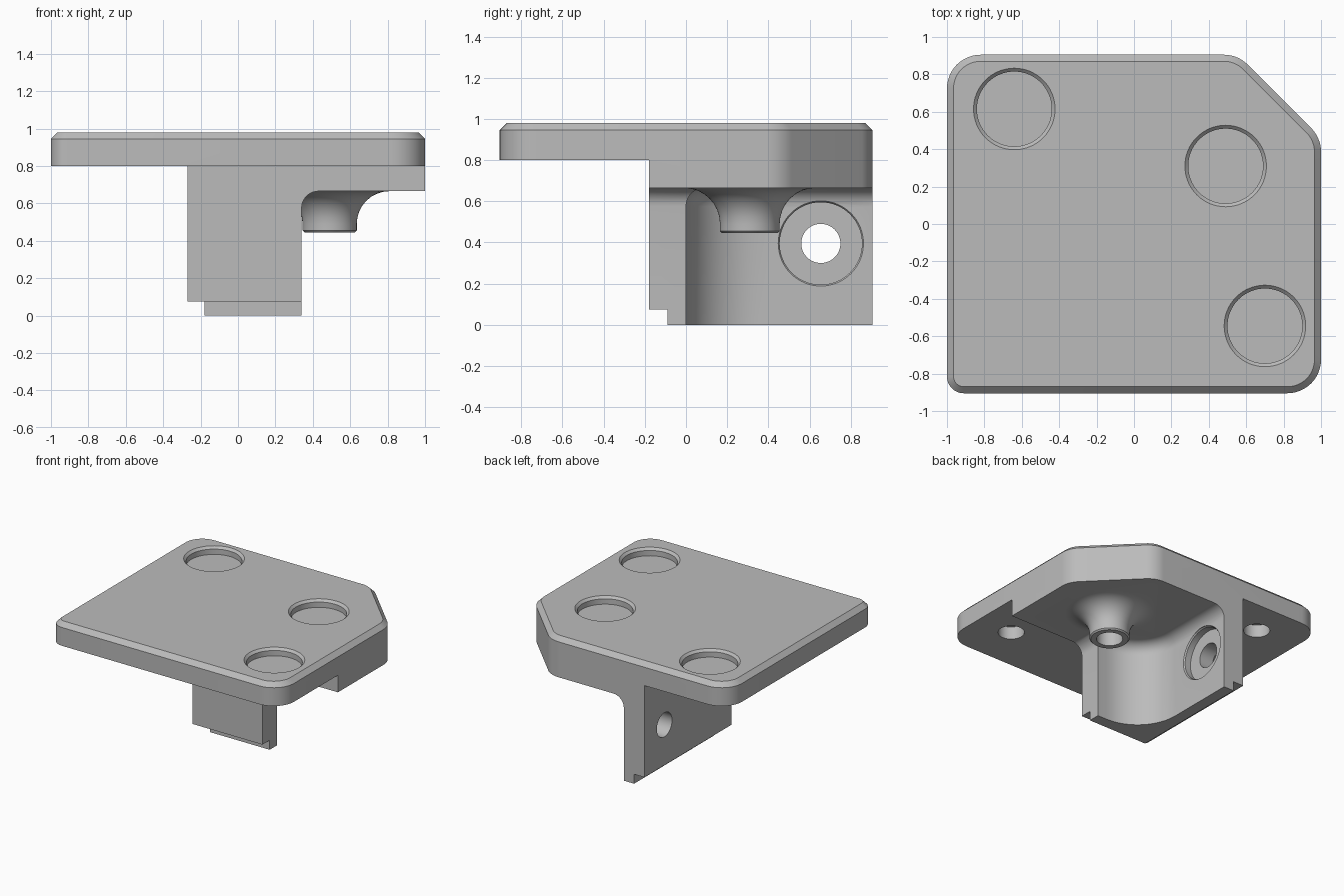
import bpy, bmesh, math
from mathutils import Vector, Matrix

if "Cube" in bpy.data.objects:
    bpy.data.objects.remove(bpy.data.objects["Cube"], do_unlink=True)

grey = bpy.data.materials.new("grey plastic")
grey.use_nodes = True
grey.diffuse_color = (0.5, 0.5, 0.5, 1)
grey.node_tree.nodes["Principled BSDF"].inputs["Base Color"].default_value = (0.5, 0.5, 0.5, 1)


def make_object(name, bm):
    bmesh.ops.recalc_face_normals(bm, faces=bm.faces)
    mesh = bpy.data.meshes.new(name)
    bm.to_mesh(mesh)
    bm.free()
    mesh.materials.append(grey)
    ob = bpy.data.objects.new(name, mesh)
    bpy.context.collection.objects.link(ob)
    return ob


def outline(corners, inset, steps=12):
    """Counter-clockwise (x, y, radius) corners, rounded and moved inward."""
    ring = []
    for i, (x, y, r) in enumerate(corners):
        p = Vector((x, y))
        a = (p - Vector(corners[i - 1][:2])).normalized()
        b = (Vector(corners[(i + 1) % len(corners)][:2]) - p).normalized()
        na, nb = Vector((-a.y, a.x)), Vector((-b.y, b.x))
        mitre = (na + nb) / (1 + na.dot(nb))
        if r == 0:
            ring.append(p + mitre * inset)
            continue
        centre = p + mitre * r
        start = math.atan2(-na.y, -na.x)
        turn = na.angle(nb)
        for k in range(steps + 1):
            t = start + turn * k / steps
            ring.append(centre + (r - inset) * Vector((math.cos(t), math.sin(t))))
    return ring


def loft(name, corners, levels):
    """Stack inset outlines; levels are (z, inset)."""
    bm = bmesh.new()
    rings = [[bm.verts.new((p.x, p.y, z)) for p in outline(corners, inset)]
             for z, inset in levels]
    n = len(rings[0])
    for lo, hi in zip(rings, rings[1:]):
        for i in range(n):
            j = (i + 1) % n
            bm.faces.new((lo[i], lo[j], hi[j], hi[i]))
    bm.faces.new(rings[0][::-1])
    bm.faces.new(rings[-1])
    return make_object(name, bm)


def lathe(name, profile, origin, axis="Z", n=64):
    """Turn (radius, height) points into a closed solid."""
    bm = bmesh.new()
    rings = [[bm.verts.new((r * math.cos(math.tau * k / n), r * math.sin(math.tau * k / n), h))
              for k in range(n)] for r, h in profile]
    for lo, hi in zip(rings, rings[1:]):
        for i in range(n):
            j = (i + 1) % n
            bm.faces.new((lo[i], lo[j], hi[j], hi[i]))
    bm.faces.new(rings[0][::-1])
    bm.faces.new(rings[-1])
    if axis == "X":
        bm.transform(Matrix.Rotation(math.pi / 2, 4, "Y"))
    bm.transform(Matrix.Translation(origin))
    return make_object(name, bm)


def box(name, lo, hi):
    bm = bmesh.new()
    bmesh.ops.create_cube(bm, size=1)
    for v in bm.verts:
        v.co = [l if c < 0 else h for c, l, h in zip(v.co, lo, hi)]
    return make_object(name, bm)


def combine(target, tool, operation="DIFFERENCE"):
    mod = target.modifiers.new("combine", "BOOLEAN")
    mod.operation, mod.solver, mod.object = operation, "EXACT", tool
    bpy.context.view_layer.objects.active = target
    bpy.ops.object.modifier_apply(modifier=mod.name)
    bpy.data.objects.remove(tool, do_unlink=True)


TOP, CEILING, FILLET = 0.98, 0.665, 0.09

# Block with the plate outline and a bevelled top rim
plate_corners = [(-1, -0.905, 0.09), (1, -0.905, 0.18), (1, 0.46, 0.18),
                 (0.555, 0.905, 0.18), (-1, 0.905, 0.18)]
bracket = loft("corner_bracket", plate_corners, [(0, 0), (TOP - 0.035, 0), (TOP, 0.035)])

# Clear the space under the overhanging plate, and the step along the wall foot
for x, y, z in ((-0.27, 2, 0.8), (2, -0.18, 0.8), (-0.18, 2, 0.075), (2, -0.09, 0.075)):
    combine(bracket, box("cutter", (-2, -2, -1), (x, y, z)))

# Hollow behind the two walls, with a rounded corner and a fillet to the ceiling
cavity_corners = [(-0.09, 0, 0.35), (0.34, 0, 0), (0.34, -2, 0), (3, -2, 0), (3, 2, 0), (-0.09, 2, 0)]
arc = [i * math.pi / 16 for i in range(9)]
levels = [(-1, 0)] + [(CEILING - FILLET + FILLET * math.sin(t), FILLET * (1 - math.cos(t))) for t in arc]
combine(bracket, loft("cutter", cavity_corners, levels))

# Flared screw post below the ceiling
flare = 0.175
post = [(0.135, 0.445), (0.145, 0.455)]
post += [(0.145 + flare * (1 - math.cos(t)), CEILING - flare + flare * math.sin(t)) for t in arc]
post += [(0.145 + flare, 0.75)]
combine(bracket, lathe("post", post, (0.49, 0.31, 0)), "UNION")

# Round pockets on top, with blind screw holes from below
for x, y in ((-0.64, 0.615), (0.49, 0.31), (0.70, -0.545)):
    pocket = [(0.2, TOP - 0.06), (0.2, TOP - 0.018), (0.218, TOP), (0.238, TOP + 0.02)]
    combine(bracket, lathe("cutter", pocket, (x, y, 0)))
    combine(bracket, lathe("cutter", [(0.095, -1), (0.095, TOP - 0.08)], (x, y, 0)))

# Screw hole through the side wall, with a round recess inside
recess = [(0.2, -0.06), (0.2, -0.01), (0.207, 0), (0.207, 0.12)]
combine(bracket, lathe("cutter", recess, (-0.09, 0.655, 0.395), "X"))
combine(bracket, lathe("cutter", [(0.095, -1), (0.095, 0.1)], (-0.09, 0.655, 0.395), "X"))

bpy.ops.object.select_all(action="DESELECT")
bracket.select_set(True)
bpy.context.view_layer.objects.active = bracket
bpy.ops.object.shade_smooth_by_angle(angle=math.radians(25))
